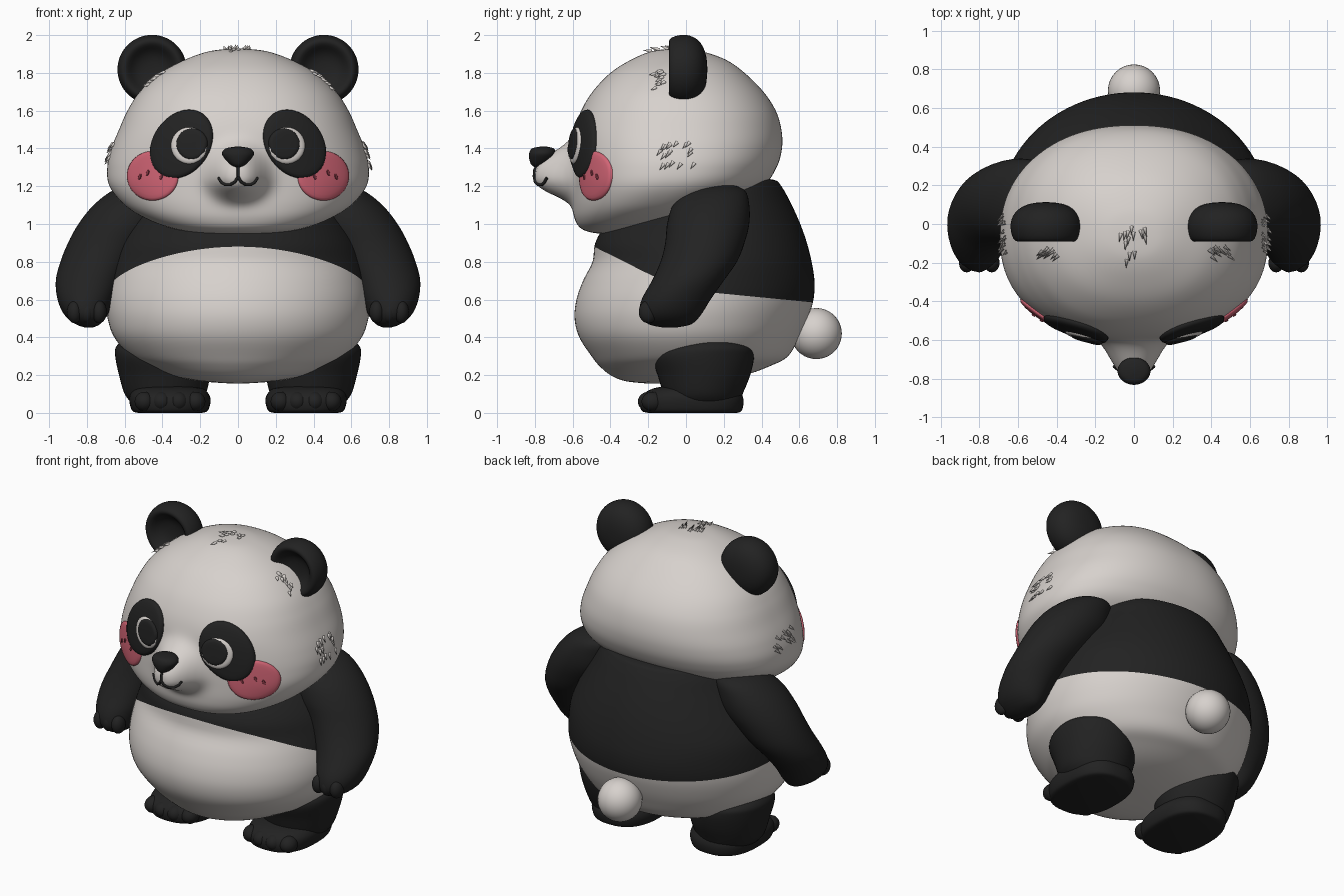
import bpy, bmesh, math, random
from mathutils import Vector
from mathutils.bvhtree import BVHTree

if "Cube" in bpy.data.objects:
    bpy.data.objects.remove(bpy.data.objects["Cube"])

random.seed(3)


def material(name, r, g, b):
    m = bpy.data.materials.new(name)
    m.diffuse_color = (r, g, b, 1)
    m.use_nodes = True
    m.node_tree.nodes["Principled BSDF"].inputs["Base Color"].default_value = m.diffuse_color
    return m


CREAM = material("cream fur", 0.68, 0.64, 0.61)
BLACK = material("black fur", 0.016, 0.016, 0.016)
PINK = material("pink cheek", 0.65, 0.13, 0.18)
ROSE = material("dark rose", 0.25, 0.04, 0.06)


def finish(bm, name, mat, recalc=True):
    if recalc:
        bmesh.ops.recalc_face_normals(bm, faces=bm.faces[:])
    me = bpy.data.meshes.new(name)
    bm.to_mesh(me)
    bm.free()
    for p in me.polygons:
        p.use_smooth = True
    me.materials.append(mat)
    ob = bpy.data.objects.new(name, me)
    bpy.context.collection.objects.link(ob)
    return ob


def sample(rows, t):
    """Smooth interpolation of rows (z, x0, x1, y0, y1) at t in 0..1."""
    f = min(max(t, 0), 1) * (len(rows) - 1)
    i = min(int(f), len(rows) - 2)
    u = f - i
    a, b, c, d = (rows[min(max(i + k, 0), len(rows) - 1)] for k in (-1, 0, 1, 2))
    return [0.5 * (2 * q + (r - p) * u + (2 * p - 5 * q + 4 * r - s) * u * u
                   + (3 * q - p - 3 * r + s) * u ** 3) for p, q, r, s in zip(a, b, c, d)]


def t_at(rows, z):
    lo, hi = 0.0, 1.0
    for _ in range(25):
        mid = (lo + hi) / 2
        lo, hi = (mid, hi) if sample(rows, mid)[0] < z else (lo, mid)
    return lo


def loft(name, rows, mat, n=48, steps=32, power=2.0, lo=None, hi=None, warp=None):
    """Stack of oval rings; lo / hi give a seam height per angle."""
    bm = bmesh.new()
    rings = [[] for _ in range(steps + 1)]
    for k in range(n):
        th = 2 * math.pi * k / n
        c, s = math.cos(th), math.sin(th)
        a = t_at(rows, lo(s)) if lo else 0
        b = t_at(rows, hi(s)) if hi else 1
        ex = 2 / power
        c, sy = math.copysign(abs(c) ** ex, c), math.copysign(abs(s) ** ex, s)
        for j in range(steps + 1):
            z, x0, x1, y0, y1 = sample(rows, a + (b - a) * j / steps)
            p = Vector(((x0 + x1) / 2 + (x1 - x0) / 2 * c, (y0 + y1) / 2 + (y1 - y0) / 2 * sy, z))
            rings[j].append(bm.verts.new(warp(p) if warp else p))
    for r, q in zip(rings, rings[1:]):
        for k in range(n):
            bm.faces.new((r[k], r[(k + 1) % n], q[(k + 1) % n], q[k]))
    if not lo:
        bm.faces.new(rings[0])
    if not hi:
        bm.faces.new(rings[-1])
    return finish(bm, name, mat)


def mirror_rows(rows, s):
    return rows if s > 0 else [(z, -b, -a, c, d) for z, a, b, c, d in rows]


def ball(name, loc, size, mat):
    bm = bmesh.new()
    bmesh.ops.create_uvsphere(bm, u_segments=32, v_segments=20, radius=1)
    for v in bm.verts:
        v.co = Vector(loc) + Vector(v.co[i] * size[i] for i in range(3))
    return finish(bm, name, mat)


# Head with a muzzle pushed out of the face
def muzzle(p):
    if p.y < -0.15:
        dz = p.z - 1.25
        d = math.hypot(p.x / 0.14, dz / (0.15 if dz > 0 else 0.11))
        p.y -= 0.2 * math.exp(-d ** 3)
    return p


HEAD = [(z, -w, w, a, b) for z, w, a, b in (
    (.945, .03, -.40, -.34), (.955, .22, -.50, -.20), (.98, .36, -.56, -.05), (1.03, .49, -.59, .10),
    (1.1, .60, -.60, .26), (1.2, .68, -.60, .41), (1.3, .692, -.60, .48), (1.4, .67, -.60, .508),
    (1.5, .63, -.59, .505), (1.6, .585, -.555, .475), (1.7, .52, -.495, .41), (1.8, .41, -.40, .31),
    (1.87, .28, -.29, .21), (1.915, .15, -.18, .08), (1.928, .03, -.07, -.02))]
head = loft("head", HEAD, CREAM, n=180, steps=112, power=2.25, warp=muzzle)
tree = BVHTree.FromPolygons([v.co for v in head.data.vertices],
                            [p.vertices[:] for p in head.data.polygons])


def on_face(x, z, lift):
    loc, nor, _, _ = tree.ray_cast(Vector((x, -2, z)), Vector((0, 1, 0)))
    return loc + nor * lift


def patch(name, cx, cz, a, b, rot, lift, mat):
    """Oval plate laid over the face, with its rim tucked in."""
    bm = bmesh.new()
    n, prev = 48, None
    mid = bm.verts.new(on_face(cx, cz, lift))
    for f, h in ((.2, 1), (.4, 1), (.6, 1), (.75, 1), (.88, .95), (.96, .75), (1, .3), (1.0, -.3)):
        ring = []
        for k in range(n):
            th = 2 * math.pi * k / n
            u, v = a * f * math.cos(th), b * f * math.sin(th)
            ring.append(bm.verts.new(on_face(cx + u * math.cos(rot) - v * math.sin(rot),
                                             cz + u * math.sin(rot) + v * math.cos(rot), lift * h)))
        for k in range(n):
            m = (k + 1) % n
            bm.faces.new((prev[k], ring[k], ring[m], prev[m]) if prev else (mid, ring[k], ring[m]))
        prev = ring
    return finish(bm, name, mat, False)


# Body: cream belly below the seam, black coat above it
BODY = [(z, -w, w, a, b) for z, w, a, b in (
    (.155, .03, -.2, -.1), (.168, .2, -.32, .12), (.2, .36, -.40, .31), (.25, .48, -.46, .45),
    (.3, .57, -.50, .54), (.4, .655, -.565, .60), (.5, .69, -.59, .645), (.6, .70, -.58, .675),
    (.7, .69, -.545, .68), (.8, .67, -.495, .665), (.9, .63, -.48, .64), (1.0, .57, -.42, .605),
    (1.1, .5, -.30, .56), (1.2, .42, -.12, .505), (1.235, .34, 0, .46), (1.245, .05, .2, .3))]


def seam(s):
    return .645 - .06 * max(s, 0) + .235 * max(-s, 0) ** 1.2


loft("belly", BODY, CREAM, n=96, steps=40, hi=seam)
loft("coat", BODY, BLACK, n=96, steps=40, lo=seam)
ball("tail", (0, .69, .42), (.135, .135, .135), CREAM)

# Nose and mouth
loft("nose", [(1.30, -.01, .01, -.80, -.76), (1.315, -.04, .04, -.82, -.73), (1.345, -.07, .07, -.83, -.70),
              (1.375, -.085, .085, -.83, -.69), (1.40, -.065, .065, -.815, -.70),
              (1.41, -.01, .01, -.77, -.74)], BLACK, steps=24)
mouth = bpy.data.curves.new("mouth", 'CURVE')
mouth.dimensions, mouth.bevel_depth, mouth.bevel_resolution = '3D', .008, 2
mouth.use_fill_caps = True
ARC = [(0, 1.25), (.015, 1.225), (.04, 1.21), (.065, 1.21), (.085, 1.222), (.1, 1.245)]
for pts in ([(0, 1.32), (0, 1.285), (0, 1.25)], ARC, [(-x, z) for x, z in ARC]):
    sp = mouth.splines.new('POLY')
    sp.points.add(len(pts) - 1)
    for q, (x, z) in zip(sp.points, pts):
        q.co = (*on_face(x, z, .004), 1)
mouth.materials.append(BLACK)
bpy.context.collection.objects.link(bpy.data.objects.new("mouth", mouth))

ARM = [(.452, .77, .81, -.12, -.05), (.47, .73, .86, -.20, .03), (.52, .69, .92, -.245, .08),
       (.6, .66, .955, -.235, .13), (.7, .61, .965, -.18, .20), (.8, .54, .94, -.135, .27),
       (.9, .46, .90, -.11, .31), (1.0, .38, .845, -.10, .335), (1.1, .36, .765, -.07, .335),
       (1.18, .36, .66, 0, .31), (1.215, .42, .55, .1, .22)]
LEG = [(.05, .2, .56, -.1, .28), (.1, .17, .6, -.12, .3), (.2, .15, .63, -.15, .34), (.3, .17, .65, -.18, .36),
       (.35, .23, .645, -.13, .34), (.385, .34, .60, -.02, .25), (.395, .44, .5, .06, .14)]
FOOT = [(0, .19, .53, -.2, .27), (.012, .16, .56, -.235, .295), (.06, .145, .575, -.245, .305),
        (.1, .155, .57, -.225, .295), (.13, .19, .54, -.17, .27), (.145, .28, .45, -.08, .18)]
EAR = [(0, -.02), (.06, -.025), (.1, -.045), (.125, -.08), (.15, -.095), (.17, -.08), (.183, -.04),
       (.185, 0), (.175, .04), (.145, .08), (.09, .105), (.04, .112), (0, .113)]


def ear(name, cx, cz):
    bm = bmesh.new()
    vs = [bm.verts.new((cx + r, y, cz)) for r, y in EAR]
    es = [bm.edges.new(e) for e in zip(vs, vs[1:])]
    bmesh.ops.spin(bm, geom=vs + es, cent=(cx, 0, cz), axis=(0, 1, 0), angle=2 * math.pi, steps=48)
    bmesh.ops.remove_doubles(bm, verts=bm.verts[:], dist=1e-4)
    sub = finish(bm, name, BLACK).modifiers.new("smooth", 'SUBSURF')
    sub.levels = sub.render_levels = 1


def tuft(name, centre, spread, count, length, mat):
    """Little leaning fur spikes on the head surface."""
    bm = bmesh.new()
    for _ in range(count):
        p = Vector(centre) + Vector(random.uniform(-1, 1) * k for k in spread)
        loc, nor, _, _ = tree.find_nearest(p)
        lean = Vector((loc.x * .6, -.5, -.7))
        d = ((lean - nor * lean.dot(nor)).normalized() + nor * .45).normalized()
        side = d.orthogonal().normalized()
        ring = [bm.verts.new(loc + (side * math.cos(a) + d.cross(side) * math.sin(a)) * .011)
                for a in (0, 1.26, 2.51, 3.77, 5.03)]
        tip = bm.verts.new(loc + d * length)
        for k in range(5):
            bm.faces.new((ring[k], ring[(k + 1) % 5], tip))
    finish(bm, name, mat)


# Paired parts
for s, side in ((1, "left"), (-1, "right")):
    loft(side + "_arm", mirror_rows(ARM, s), BLACK)
    loft(side + "_leg", mirror_rows(LEG, s), BLACK)
    loft(side + "_foot", mirror_rows(FOOT, s), BLACK, power=2.5)
    for i in range(4):
        ball(f"{side}_toe_{i}", (s * (.225 + .09 * i), -.195 + .02 * (i in (0, 3)), .06),
             (.052, .06, .052), BLACK)
    for i in range(3):
        ball(f"{side}_finger_{i}", (s * (.735 + .065 * i), -.2, .535), (.04, .05, .06), BLACK)
    ear(side + "_ear", s * .455, 1.818)
    patch(side + "_cheek", s * .45, 1.255, .135, .13, 0, .014, PINK)
    patch(side + "_eye_patch", s * .298, 1.422, .195, .148, -s * .95, .022, BLACK)
    patch(side + "_eye_white", s * .252, 1.412, .098, .098, 0, .03, CREAM)
    patch(side + "_pupil", s * .238, 1.42, .084, .084, 0, .036, BLACK)
    tuft(side + "_ear_tuft", (s * .44, -.14, 1.77), (.08, .03, .05), 14, .045, CREAM)
    tuft(side + "_side_tuft", (s * .69, -.05, 1.38), (.02, .1, .07), 18, .045, CREAM)
    for i, (x, z) in enumerate(((.40, 1.25), (.47, 1.27), (.51, 1.25))):
        patch(f"{side}_cheek_mark_{i}", s * x, z, .007, .016, s * .3, .02, ROSE)
tuft("crown_tuft", (0, -.1, 1.93), (.07, .1, .01), 14, .05, CREAM)
